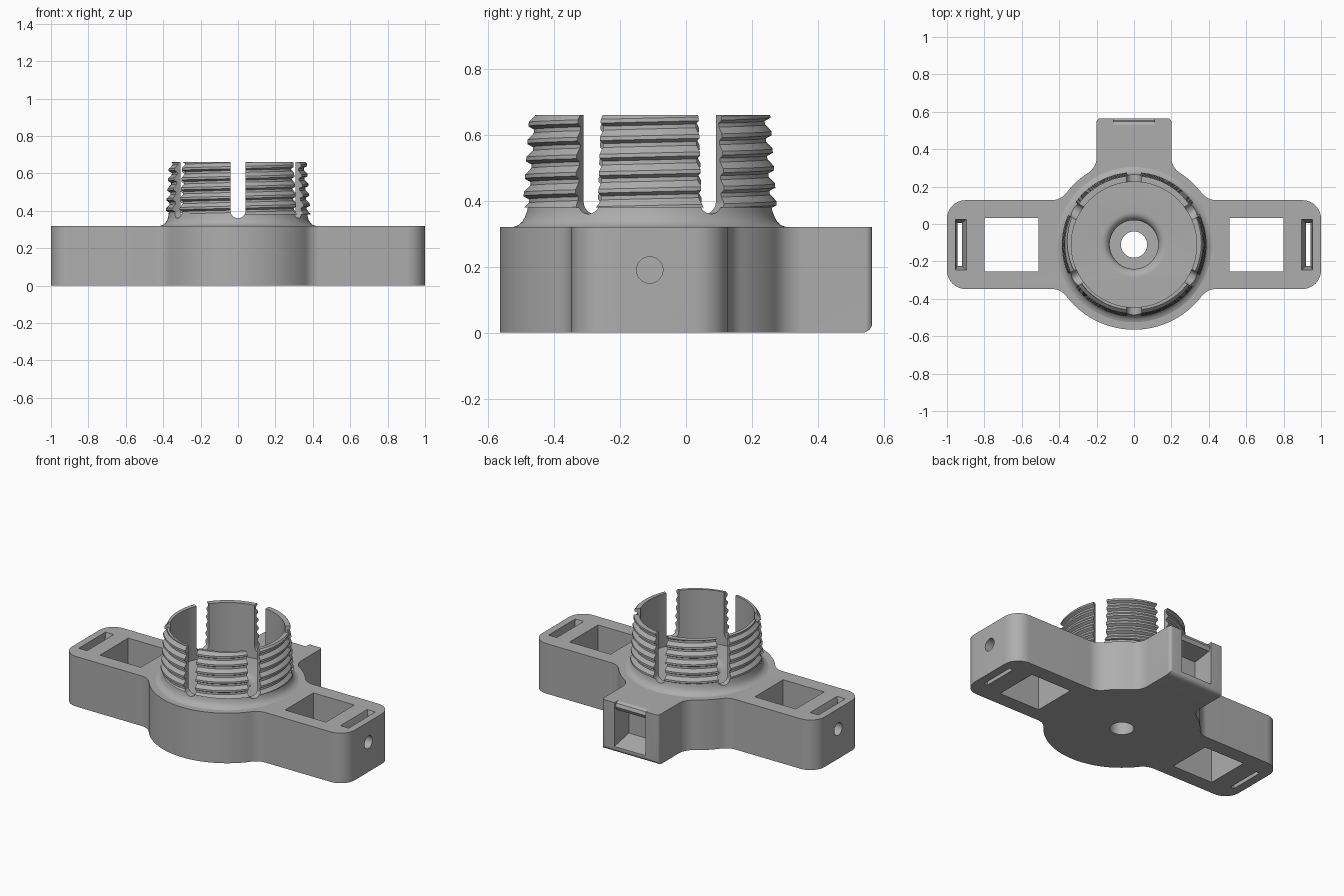
import bpy, bmesh
from math import pi, sin, cos, sqrt, atan2, radians
from mathutils import Vector

if "Cube" in bpy.data.objects:
    bpy.data.objects.remove(bpy.data.objects["Cube"])

CY = -0.11          # y of the hub axis
H = 0.32            # base height
TOP = 0.66          # collar top

grey = bpy.data.materials.new("mid_grey")
grey.use_nodes = True
grey.diffuse_color = (0.42, 0.42, 0.42, 1)
grey.node_tree.nodes["Principled BSDF"].inputs["Base Color"].default_value = grey.diffuse_color


def finish_mesh(name, bm):
    bmesh.ops.recalc_face_normals(bm, faces=bm.faces)
    mesh = bpy.data.meshes.new(name)
    bm.to_mesh(mesh)
    bm.free()
    mesh.materials.append(grey)
    ob = bpy.data.objects.new(name, mesh)
    bpy.context.collection.objects.link(ob)
    return ob


def prism(name, pts, lo, hi, place):
    """Extrude a 2D outline from lo to hi; place maps (a, b, depth) to xyz."""
    bm = bmesh.new()
    rings = [[bm.verts.new(place(a, b, c)) for a, b in pts] for c in (lo, hi)]
    bm.faces.new(rings[0])
    bm.faces.new(rings[1])
    for i in range(len(pts)):
        j = (i + 1) % len(pts)
        bm.faces.new((rings[0][i], rings[0][j], rings[1][j], rings[1][i]))
    return finish_mesh(name, bm)


def frustum(name, x0, x1, half0, z0, x2, x3, half1, z1):
    """Rectangular tapered block, symmetric about the hub's y."""
    bm = bmesh.new()
    for a, b, h, z in ((x0, x1, half0, z0), (x2, x3, half1, z1)):
        for x in (a, b):
            for s in (-1, 1):
                bm.verts.new((x, CY + s * h, z))
    bmesh.ops.convex_hull(bm, input=bm.verts)
    return finish_mesh(name, bm)


def lathe(name, profile, steps=120):
    """Revolve a closed (r, z) profile about the hub axis."""
    bm = bmesh.new()
    vs = [bm.verts.new((r, CY, z)) for r, z in profile]
    es = [bm.edges.new((vs[i - 1], vs[i])) for i in range(len(vs))]
    bmesh.ops.spin(bm, geom=vs + es, cent=(0, CY, 0), axis=(0, 0, 1), angle=2 * pi, steps=steps)
    bmesh.ops.remove_doubles(bm, verts=bm.verts, dist=1e-5)
    loose = [e for e in bm.edges if not e.link_faces]
    bmesh.ops.delete(bm, geom=loose, context='EDGES')
    return finish_mesh(name, bm)


def arc(cx, cy, r, a0, a1, n=10):
    return [(cx + r * cos(a0 + (a1 - a0) * i / n), cy + r * sin(a0 + (a1 - a0) * i / n))
            for i in range(n + 1)]


def carve(ob, cutters):
    bpy.context.view_layer.objects.active = ob
    for c in cutters:
        c.hide_render = True
        m = ob.modifiers.new("cut", 'BOOLEAN')
        m.operation, m.solver, m.object = 'DIFFERENCE', 'EXACT', c
        bpy.ops.object.modifier_apply(modifier=m.name)


def smooth(ob):
    bpy.ops.object.select_all(action='DESELECT')
    ob.select_set(True)
    bpy.context.view_layer.objects.active = ob
    bpy.ops.object.shade_smooth_by_angle(angle=radians(28))


# Base outline: hub disc, two arms, rear lug, with filleted junctions
R, F, ARM, LUG, BACK = 0.455, 0.1, 0.2375, 0.2, 0.565 - CY
fx = sqrt((R + F) ** 2 - (ARM + F) ** 2)
ly = sqrt((R + F) ** 2 - (LUG + F) ** 2)
a1 = atan2(ARM + F, fx)
a2 = atan2(ly, LUG + F)
half = arc(0, 0, R, -pi / 2, -a1, 24)
half += arc(fx, -ARM - F, F, pi - a1, pi / 2)[1:]
half += arc(0.9, -ARM + 0.1, 0.1, -pi / 2, 0)
half += arc(0.9, ARM - 0.1, 0.1, 0, pi / 2)
half += arc(fx, ARM + F, F, -pi / 2, -pi + a1)
half += arc(0, 0, R, a1, a2, 12)[1:]
half += arc(LUG + F, ly, F, pi + a2, pi)[1:]
half += arc(LUG - 0.02, BACK - 0.02, 0.02, 0, pi / 2, 5)
outline = half + [(-x, y) for x, y in reversed(half[1:])]
base = prism("base", outline, 0, H, lambda a, b, c: (a, b + CY, c))

# Cutters for the arms: square window, strap slot with flared mouth, end hole
cutters = []
for s in (-1, 1):
    cutters += [
        frustum("window_cutter", s * 0.51, s * 0.8, 0.143, -0.1, s * 0.51, s * 0.8, 0.143, 0.5),
        frustum("slot_cutter", s * 0.92, s * 0.945, 0.115, -0.1, s * 0.92, s * 0.945, 0.115, 0.5),
        frustum("slot_mouth_cutter", s * 0.92, s * 0.945, 0.115, 0.25, s * 0.893, s * 0.956, 0.138, H + 0.01),
        prism("end_hole_cutter", arc(CY, 0.19, 0.04, 0, 2 * pi, 32)[:-1], s * 0.7, s * 1.1,
              lambda a, b, c: (c, a, b)),
    ]

# Rear pocket with a rounded upper bar, and the rounded lower rear edge
pocket = [(0.6, 0.34), (0.53, 0.34), (0.53, 0.32), (0.547, 0.31), (0.556, 0.29), (0.545, 0.268),
          (0.42, 0.25), (0.42, 0.07), (0.545, 0.045), (0.6, 0.03)]
cutters.append(prism("pocket_cutter", pocket, -0.11, 0.11, lambda a, b, c: (c, a, b)))
edge = arc(0.535, 0.03, 0.03, -pi / 2, 0, 8) + [(0.6, 0.03), (0.6, -0.05), (0.535, -0.05)]
cutters.append(prism("edge_cutter", edge, -0.3, 0.3, lambda a, b, c: (c, a, b)))

# Central bore with a rounded counterbore
well = [(0, -0.1), (0.07, -0.1), (0.07, 0.22), (0.13, 0.22), (0.13, 0.275)]
well += arc(0.175, 0.275, 0.045, pi, pi / 2, 8)[1:] + [(0.175, 0.4), (0, 0.4)]
cutters.append(lathe("well_cutter", well, 72))
carve(base, cutters)

# Collar foot: flared ring blending the collar into the base
WALL = 0.335
foot = lathe("collar_foot", [(WALL, 0.3), (0.415, 0.3), (0.415, H), (0.4, 0.325), (0.387, 0.336),
                             (0.379, 0.35), (0.373, 0.368), (0.37, 0.39), (WALL, 0.39)], 144)

# Threaded collar: screw surface trimmed flat at both ends
PITCH, N, TURNS, Z0 = 0.053, 144, 8, 0.3
tooth = ((0.0, 0), (0.22, 0), (0.4, 1), (0.62, 1))
bm = bmesh.new()
rows = []
for j in range((TURNS + 1) * len(tooth)):
    f, up = tooth[j % len(tooth)]
    row = []
    for i in range(N):
        t = 2 * pi * i / N
        z = Z0 + PITCH * (j // len(tooth) + f + i / N)
        r = 0.369 - 0.07 * (z - 0.385) + 0.018 * up
        row.append(bm.verts.new((r * cos(t), CY + r * sin(t), z)))
    rows.append(row)
for j in range(len(rows) - 1 - len(tooth)):
    for i in range(N):
        k, wrap = (i + 1) % N, len(tooth) if i == N - 1 else 0
        bm.faces.new((rows[j][i], rows[j + wrap][k], rows[j + 1 + wrap][k], rows[j + 1][i]))
for z, d in ((TOP, 1), (0.38, -1)):
    bmesh.ops.bisect_plane(bm, geom=bm.verts[:] + bm.edges[:] + bm.faces[:], dist=1e-6,
                           plane_co=Vector((0, 0, z)), plane_no=Vector((0, 0, d)), clear_outer=True)
bmesh.ops.delete(bm, geom=[v for v in bm.verts if not v.link_faces], context='VERTS')
bmesh.ops.holes_fill(bm, edges=[e for e in bm.edges if e.is_boundary], sides=0)
collar = finish_mesh("threaded_collar", bm)

# Hollow the collar and cut six round-bottomed slots
hollow = lathe("hollow_cutter", [(0, 0.2), (WALL, 0.2), (WALL, 0.8), (0, 0.8)], 144)
slot = arc(0, 0.4, 0.04, -pi, 0, 14) + [(0.04, 0.8), (-0.04, 0.8)]
slots = []
for k in range(3):
    t = radians(30 + 60 * k)
    slots.append(prism("collar_slot_cutter", slot, -0.6, 0.6,
                       lambda a, b, c: (c * cos(t) - a * sin(t), CY + c * sin(t) + a * cos(t), b)))
carve(collar, [hollow] + slots)
carve(foot, slots)

for c in cutters + slots + [hollow]:
    bpy.data.objects.remove(c)
for ob in (base, foot, collar):
    smooth(ob)
